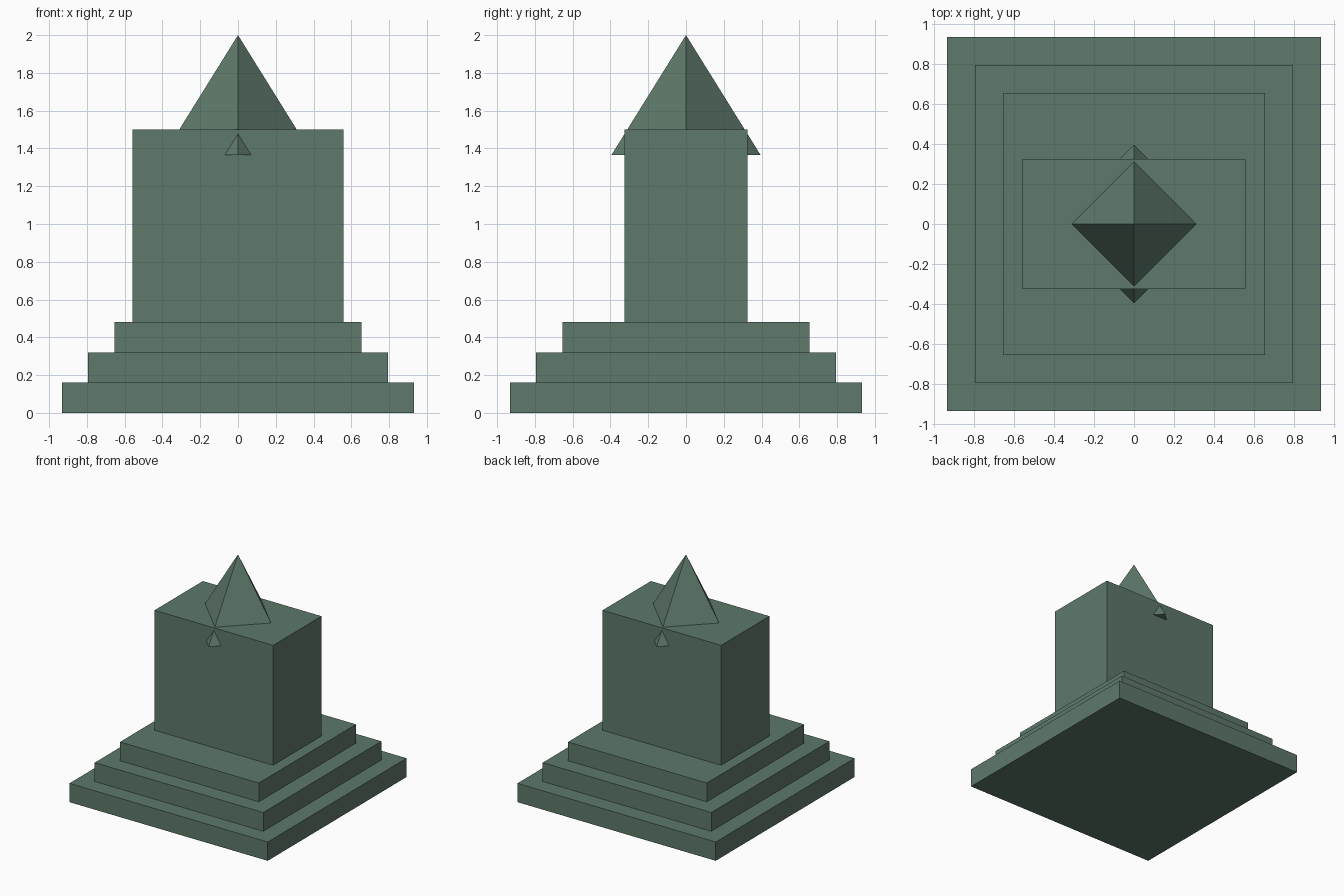
import bpy

if "Cube" in bpy.data.objects:
    bpy.data.objects.remove(bpy.data.objects["Cube"])

green = bpy.data.materials.new("weathered green stone")
green.diffuse_color = (0.112, 0.192, 0.145, 1)
green.use_nodes = True
green.node_tree.nodes["Principled BSDF"].inputs["Base Color"].default_value = green.diffuse_color


def block(name, half_x, half_y, z0, z1):
    """Axis-aligned block centred on the z axis."""
    bpy.ops.mesh.primitive_cube_add(size=1, location=(0, 0, (z0 + z1) / 2))
    ob = bpy.context.object
    ob.name = name
    ob.scale = (2 * half_x, 2 * half_y, z1 - z0)
    bpy.ops.object.transform_apply(location=False, rotation=False, scale=True)
    ob.data.materials.append(green)


# Three square steps of equal height
for i, half in enumerate((0.933, 0.793, 0.653)):
    block(f"base_step_{i + 1}", half, half, 0.16 * i, 0.16 * (i + 1))

# Main rectangular body
block("body", 0.558, 0.325, 0.48, 1.5)

# Four-sided roof, corners on the axes, poking out through the front and back
bpy.ops.mesh.primitive_cone_add(vertices=4, radius1=0.395, radius2=0, depth=0.635,
                                location=(0, 0, 1.365 + 0.635 / 2))
roof = bpy.context.object
roof.name = "pyramid_roof"
roof.data.materials.append(green)
